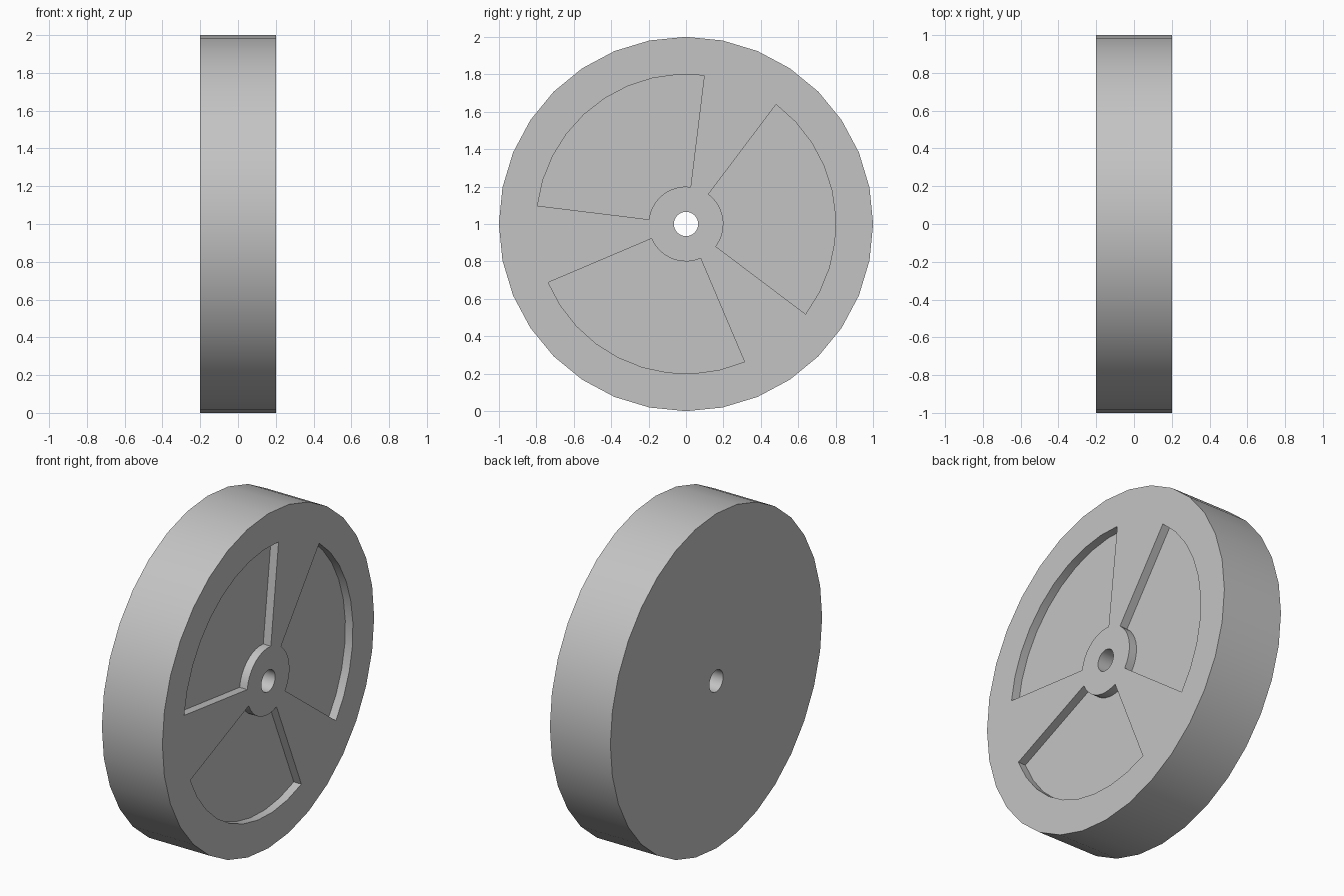
import bpy
import bmesh
from math import sin, cos, radians, pi

RADIUS, WIDTH, POCKET_DEPTH = 1.0, 0.4, 0.05
HUB_R, RIM_R, BORE_R = 0.2, 0.8, 0.065

cube = bpy.data.objects.get("Cube")
if cube:
    bpy.data.objects.remove(cube, do_unlink=True)

grey = bpy.data.materials.new("plain grey")
grey.use_nodes = True
colour = (0.55, 0.55, 0.55, 1)
grey.diffuse_color = colour
grey.node_tree.nodes["Principled BSDF"].inputs["Base Color"].default_value = colour


def arc(radius, start, end, steps):
    """Points (y, z) along an arc about the axle, both ends included."""
    angles = [start + (end - start) * i / steps for i in range(steps + 1)]
    return [(radius * cos(a), radius * sin(a)) for a in angles]


def prism(name, outline, x0, x1):
    """Extrude a (y, z) outline along the axle from x0 to x1."""
    bm = bmesh.new()
    face = bm.faces.new([bm.verts.new((x0, y, z + RADIUS)) for y, z in outline])
    ext = bmesh.ops.extrude_face_region(bm, geom=[face])
    verts = [g for g in ext["geom"] if isinstance(g, bmesh.types.BMVert)]
    bmesh.ops.translate(bm, verts=verts, vec=(x1 - x0, 0, 0))
    bmesh.ops.recalc_face_normals(bm, faces=bm.faces)
    mesh = bpy.data.meshes.new(name)
    bm.to_mesh(mesh)
    bm.free()
    mesh.materials.append(grey)
    obj = bpy.data.objects.new(name, mesh)
    bpy.context.collection.objects.link(obj)
    return obj


# Solid wheel disc
wheel = prism("wheel", arc(RADIUS, 0, 2 * pi, 32)[:-1], -WIDTH / 2, WIDTH / 2)

# Axle bore and three shallow quarter-turn pockets on the left face
cutters = [prism("bore_cutter", arc(BORE_R, 0, 2 * pi, 24)[:-1], -WIDTH, WIDTH)]
for k in range(3):
    start = radians(83 + 120 * k)
    end = start + pi / 2
    outline = arc(RIM_R, start, end, 9) + arc(HUB_R, end, start, 9)
    cutters.append(prism("pocket_cutter", outline, WIDTH / 2 - POCKET_DEPTH, WIDTH))

bpy.ops.object.select_all(action="DESELECT")
bpy.context.view_layer.objects.active = wheel
wheel.select_set(True)
for cutter in cutters:
    cutter.hide_render = True
    mod = wheel.modifiers.new("cut", "BOOLEAN")
    mod.operation = "DIFFERENCE"
    mod.solver = "EXACT"
    mod.object = cutter
    bpy.ops.object.modifier_apply(modifier=mod.name)
    bpy.data.objects.remove(cutter, do_unlink=True)

# Round the tread and bore while keeping the flat faces crisp
bpy.ops.object.shade_smooth_by_angle(angle=radians(30))
